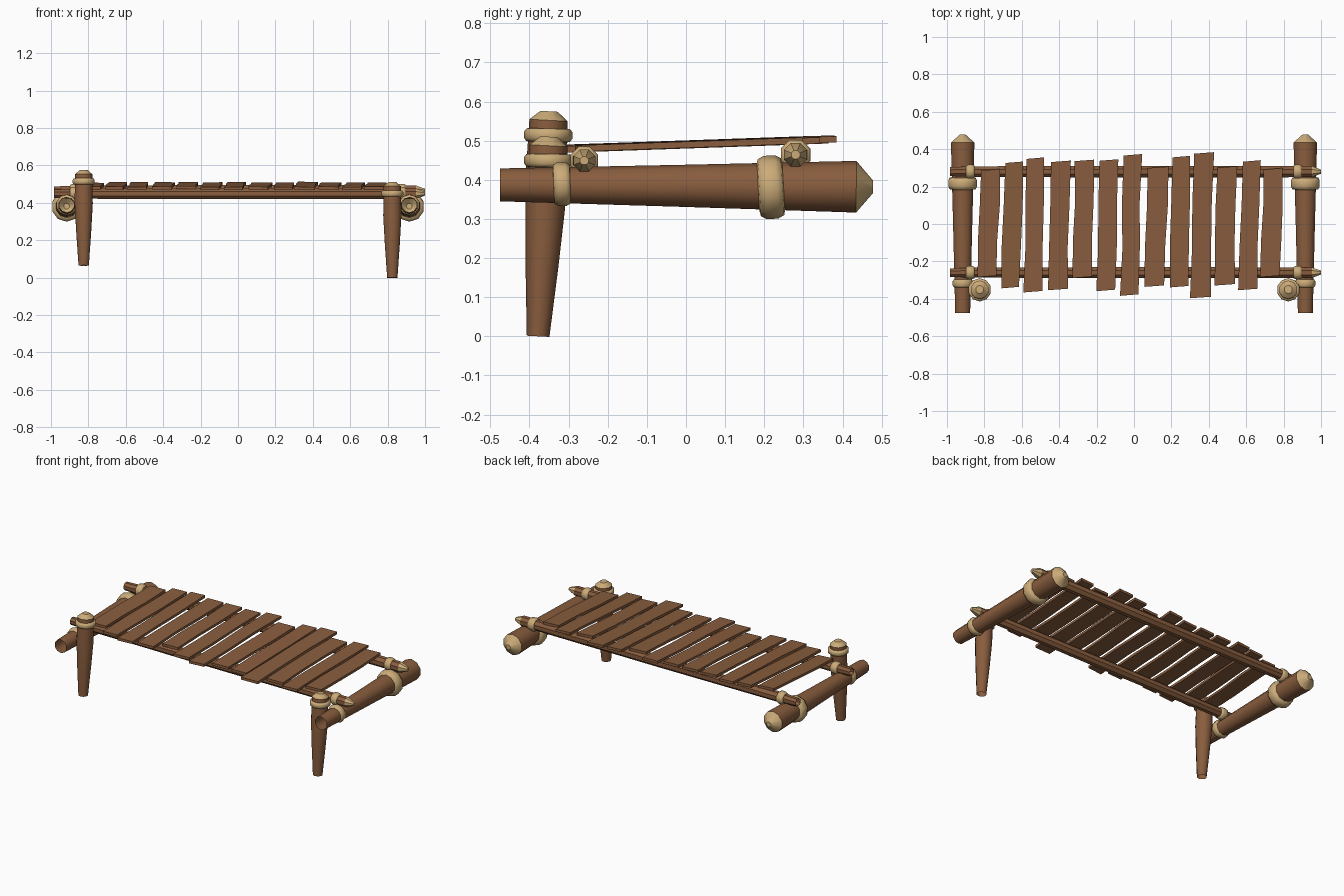
import bpy, bmesh, math, random
from mathutils import Vector

if "Cube" in bpy.data.objects:
    bpy.data.objects.remove(bpy.data.objects["Cube"])

random.seed(4)


def material(name, col):
    m = bpy.data.materials.new(name)
    m.diffuse_color = (*col, 1)
    m.use_nodes = True
    m.node_tree.nodes["Principled BSDF"].inputs["Base Color"].default_value = m.diffuse_color
    return m


WOOD = material("brown wood", (0.25, 0.11, 0.048))
TAN = material("pale rope and cut wood", (0.60, 0.41, 0.19))


def finish(name, bm, mats, angle):
    me = bpy.data.meshes.new(name)
    bm.to_mesh(me)
    bm.free()
    for m in mats:
        me.materials.append(m)
    for p in me.polygons:
        p.use_smooth = True
    me.set_sharp_from_angle(angle=math.radians(angle))
    ob = bpy.data.objects.new(name, me)
    bpy.context.collection.objects.link(ob)
    return ob


def ring(bm, centre, rot, r, n):
    return [bm.verts.new(centre + rot @ Vector((r * math.cos((i + .5) * math.tau / n),
                                                r * math.sin((i + .5) * math.tau / n), 0)))
            for i in range(n)]


def bridge(bm, a, b, mat=0):
    n = len(a)
    for i in range(n):
        bm.faces.new((a[i], a[(i + 1) % n], b[(i + 1) % n], b[i])).material_index = mat


def log(name, start, end, profile, n=10):
    """Tapered log, open at the start, pale chamfered cap at the end.
    profile = (fraction along, radius); the last step is the cap."""
    start, end = Vector(start), Vector(end)
    rot = (end - start).to_track_quat('Z', 'Y')
    bm = bmesh.new()
    rings = [ring(bm, start.lerp(end, t), rot, r, n) for t, r in profile]
    for i in range(len(rings) - 1):
        bridge(bm, rings[i], rings[i + 1], int(i == len(rings) - 2))
    bm.faces.new(rings[-1]).material_index = 1
    return finish(name, bm, (WOOD, TAN), 40)


def rope(name, centre, axis, radius, width, n=10):
    """Rounded band of lashing around a log."""
    c, axis = Vector(centre), Vector(axis).normalized()
    rot = axis.to_track_quat('Z', 'Y')
    bm = bmesh.new()
    prof = [(-.5, .72), (-.45, .90), (-.22, 1), (.22, 1), (.45, .90), (.5, .72)]
    rings = [ring(bm, c + axis * (t * width), rot, r * radius, n) for t, r in prof]
    for a, b in zip(rings, rings[1:] + rings[:1]):
        bridge(bm, a, b)
    return finish(name, bm, (TAN,), 60)


for side, s, lift in (("left", -1, 0.065), ("right", 1, 0.0)):
    # short front legs, the left one set higher
    x = s * 0.825
    log(f"{side}_leg", (x, -0.378, lift), (x, -0.35, 0.51 + lift),
        [(0, .029), (.35, .042), (.65, .051), (.955, .049), (1, .022)])
    rope(f"{side}_leg_rope", (x, -0.352, 0.449 + lift), (0, .02, 1), .062, .036)
    # side beams with thick pointed back ends
    x = s * 0.916
    log(f"{side}_beam", (x, -0.475, 0.387), (x, 0.478, 0.382),
        [(0, .042), (.5, .054), (.955, .066), (1, .016)])
    rope(f"{side}_beam_front_rope", (x, -0.317, 0.389), (0, 1, .04), .056, .045)
    rope(f"{side}_beam_back_rope", (x, 0.217, 0.381), (0, 1, .06), .081, .066)

# long rails across the beams
for name, y, z, r in (("front_rail", -0.26, 0.449, .032), ("back_rail", 0.28, 0.464, .034)):
    log(name, (-0.985, y, z), (1.0, y, z),
        [(0, r * .75), (.06, r * .9), (.5, r), (.975, r * .95), (1, r * .35)], 8)
    for side, s in (("left", -1), ("right", 1)):
        rope(f"{name}_{side}_rope", (s * 0.875, y, z), (1, 0, 0), r * 1.2, .045, 8)

# slats: centre x, width, back end y, front end y
SLATS = [(-.777, .104, .29, -.28), (-.651, .098, .33, -.34), (-.535, .097, .352, -.362),
         (-.402, .102, .335, -.35), (-.270, .104, .34, -.285), (-.143, .103, .342, -.355),
         (-.016, .098, .37, -.38), (.119, .106, .303, -.332), (.246, .096, .36, -.335),
         (.365, .108, .38, -.393), (.490, .110, .305, -.325), (.618, .096, .337, -.35),
         (.738, .104, .295, -.28)]
for k, (x, w, back, front) in enumerate(SLATS):
    bm = bmesh.new()
    dz = random.uniform(-.003, .003)
    tilt = random.uniform(-.03, .03)
    rings = []
    for t in (0, .33, .66, 1):
        y = front + (back - front) * t
        cx = x + (t - .5) * .016 + random.uniform(-.004, .004)
        hw = w / 2 + random.uniform(-.003, .003)
        z = 0.4915 + 0.035 * y + dz
        rings.append([bm.verts.new((cx + a * hw, y + a * .004, z + a * hw * tilt + b * .008))
                      for a, b in ((-1, -1), (-1, 1), (1, 1), (1, -1))])
    for a, b in zip(rings, rings[1:]):
        bridge(bm, a, b)
    bm.faces.new(rings[0])
    bm.faces.new(rings[-1])
    bmesh.ops.recalc_face_normals(bm, faces=bm.faces)
    finish(f"slat_{k + 1}", bm, (WOOD,), 30)
